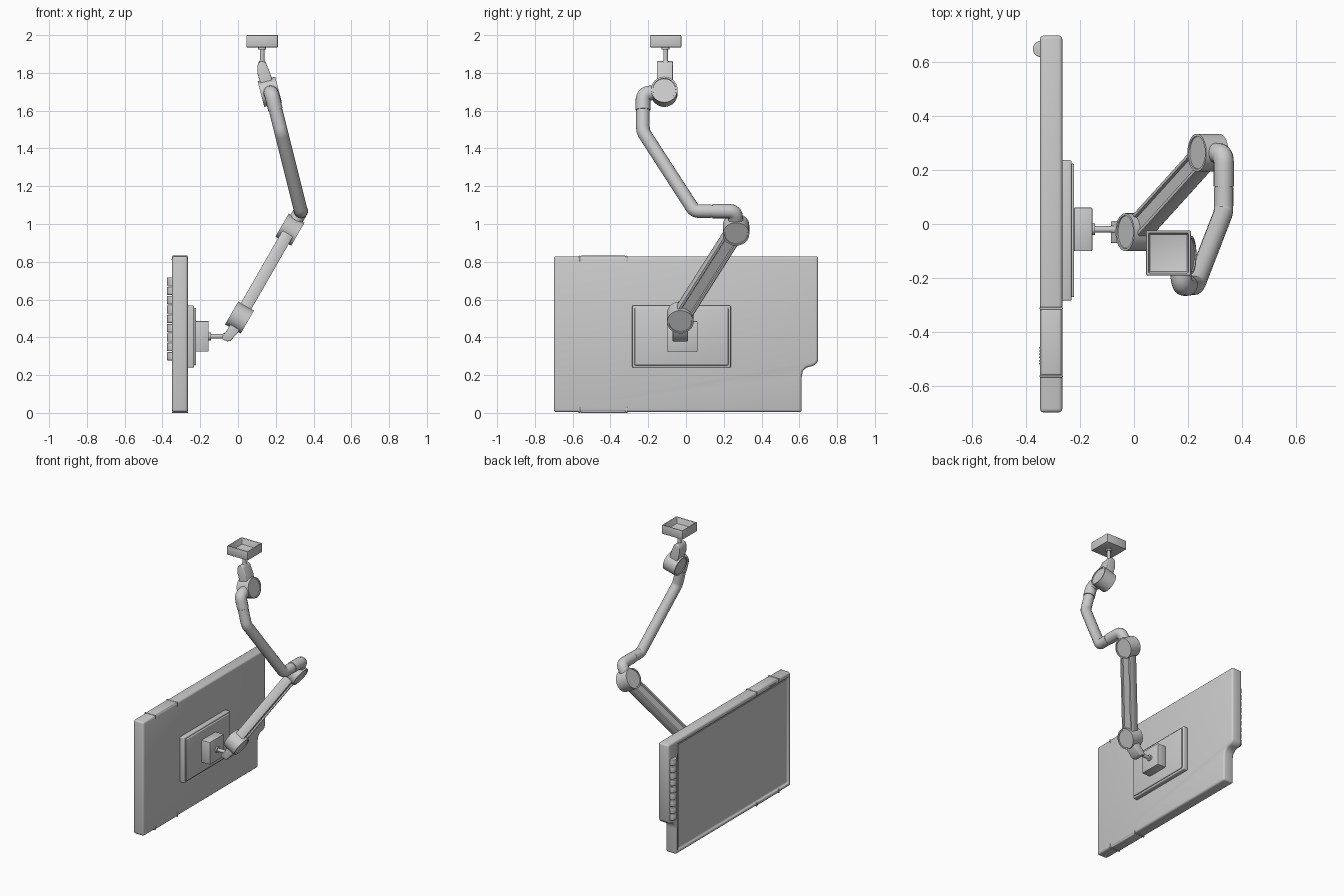
import bpy, bmesh, math
from mathutils import Vector as V, Matrix

if "Cube" in bpy.data.objects:
    bpy.data.objects.remove(bpy.data.objects["Cube"])


def frame(x, y, o=(0, 0, 0)):
    x, y = V(x).normalized(), V(y).normalized()
    z = x.cross(y)
    m = Matrix((x, y, z)).transposed().to_4x4()
    m.translation = V(o)
    return m


def along(d, o):
    m = V(d).to_track_quat('Z', 'Y').to_matrix().to_4x4()
    m.translation = V(o)
    return m


def activate(ob):
    bpy.ops.object.select_all(action='DESELECT')
    ob.select_set(True)
    bpy.context.view_layer.objects.active = ob


def apply_mod(ob, mod):
    activate(ob)
    bpy.ops.object.modifier_apply(modifier=mod.name)


def finish(name, bm, m=Matrix(), bevel=0, segs=3):
    bm.transform(m)
    bmesh.ops.recalc_face_normals(bm, faces=bm.faces)
    me = bpy.data.meshes.new(name)
    bm.to_mesh(me)
    bm.free()
    ob = bpy.data.objects.new(name, me)
    bpy.context.collection.objects.link(ob)
    if bevel:
        mod = ob.modifiers.new("bevel", 'BEVEL')
        mod.width, mod.segments, mod.limit_method = bevel, segs, 'ANGLE'
        mod.angle_limit = math.radians(35)
        apply_mod(ob, mod)
    activate(ob)
    bpy.ops.object.shade_smooth_by_angle(angle=math.radians(35))
    return ob


def prism(name, pts, h, m, bevel=0):
    bm = bmesh.new()
    f = bm.faces.new([bm.verts.new((x, y, -h / 2)) for x, y in pts])
    r = bmesh.ops.extrude_face_region(bm, geom=[f])
    bmesh.ops.translate(bm, vec=(0, 0, h), verts=[v for v in r['geom'] if isinstance(v, bmesh.types.BMVert)])
    return finish(name, bm, m, bevel)


def box(name, lo, hi, bevel=0):
    bm = bmesh.new()
    lo, hi = V(lo), V(hi)
    bmesh.ops.create_cube(bm, size=1)
    for v in bm.verts:
        v.co = V([(lo[i] + hi[i]) / 2 + v.co[i] * (hi[i] - lo[i]) for i in range(3)])
    return finish(name, bm, bevel=bevel)


def cyl(name, r, h, m, inset=0, r2=None, bevel=0, segs=32):
    bm = bmesh.new()
    bmesh.ops.create_cone(bm, cap_ends=True, segments=segs, radius1=r, radius2=r if r2 is None else r2, depth=h)
    if inset:
        caps = [f for f in bm.faces if len(f.verts) > 4]
        bmesh.ops.inset_individual(bm, faces=caps, thickness=0.009, depth=0)
        bmesh.ops.inset_individual(bm, faces=caps, thickness=0.001, depth=-inset)
    return finish(name, bm, m, bevel)


def rounded(pts, cut, n=5):
    pts = [V(p) for p in pts]
    out = [pts[0]]
    for a, b, c in zip(pts, pts[1:], pts[2:]):
        p, q = b + (a - b).normalized() * cut, b + (c - b).normalized() * cut
        for i in range(n + 1):
            t = i / n
            out.append(p * (1 - t) ** 2 + b * 2 * t * (1 - t) + q * t * t)
    return out + [pts[-1]]


def tube(name, pts, r, cut=0.03):
    cu = bpy.data.curves.new(name, 'CURVE')
    cu.dimensions, cu.bevel_depth, cu.bevel_resolution, cu.use_fill_caps = '3D', r, 6, True
    path = rounded(pts, cut)
    sp = cu.splines.new('POLY')
    sp.points.add(len(path) - 1)
    for p, co in zip(sp.points, path):
        p.co = (*co, 1)
    ob = bpy.data.objects.new(name, cu)
    bpy.context.collection.objects.link(ob)
    activate(ob)
    bpy.ops.object.convert(target='MESH')
    bpy.ops.object.shade_smooth_by_angle(angle=math.radians(40))


YZ = ((0, 1, 0), (0, 0, 1))
XZ = ((1, 0, 0), (0, 0, 1))

# monitor housing with stepped lower corner
corner = [(0.612, 0.004), (0.612, 0.19), (0.618, 0.22), (0.635, 0.24), (0.67, 0.248), (0.69, 0.258), (0.70, 0.28)]
outline = [(-0.70, 0.004)] + corner + [(0.70, 0.829), (-0.70, 0.829)]
housing = prism("monitor_housing", outline, 0.083, frame(*YZ, (-0.3075, 0, 0)), 0.014)

# recessed screen
cutter = box("screen_cutter", (-0.40, -0.675, 0.03), (-0.339, 0.592, 0.80), 0.012)
cutter.hide_render = True
mod = housing.modifiers.new("recess", 'BOOLEAN')
mod.object, mod.operation, mod.solver = cutter, 'DIFFERENCE', 'EXACT'
apply_mod(housing, mod)
bpy.data.objects.remove(cutter)
box("screen_panel", (-0.342, -0.66, 0.045), (-0.337, 0.577, 0.785))

# side button column
for i in range(9):
    z = 0.30 + i * 0.0495
    cyl(f"screen_button_{i}", 0.03, 0.044, Matrix.Translation((-0.346, 0.65, z)), bevel=0.004, segs=20)

# edge covers with end clips, top and bottom
for side, lo, hi in (("top", 0.80, 0.832), ("bottom", 0.0, 0.032)):
    box(f"{side}_edge_cover", (-0.345, -0.562, lo), (-0.27, -0.315, hi), 0.008)
    for j, y in enumerate((-0.57, -0.318)):
        box(f"{side}_edge_clip_{j}", (-0.3505, y, lo), (-0.2645, y + 0.009, hi), 0.003)
for i in range(6):
    box(f"indicator_{i}", (-0.353, -0.522 + i * 0.012, 0.81), (-0.347, -0.517 + i * 0.012, 0.815))

# rear plate
box("rear_plate", (-0.268, -0.285, 0.24), (-0.232, 0.237, 0.568), 0.006)
box("rear_plate_cover", (-0.235, -0.272, 0.252), (-0.222, 0.224, 0.556), 0.005)


# hollow mount cup with collar and rod; local +z points away from the arm
def mount(name, m, half, h, rod):
    bm = bmesh.new()
    bmesh.ops.create_cube(bm, size=1, matrix=Matrix.Diagonal((half * 2, half * 2, h, 1)))
    top = [f for f in bm.faces if f.normal.z > 0.9]
    bmesh.ops.inset_region(bm, faces=top, thickness=0.012)
    bmesh.ops.inset_region(bm, faces=top, thickness=0.006, depth=-0.045)
    finish(name + "_cup", bm, m, 0.004, 2)
    cyl(name + "_collar", 0.021, 0.012, m @ Matrix.Translation((0, 0, -h / 2 - 0.005)))
    cyl(name + "_rod", 0.012, rod, m @ Matrix.Translation((0, 0, -h / 2 - rod / 2)))
    cyl(name + "_rod_foot", 0.02, 0.012, m @ Matrix.Translation((0, 0, -h / 2 - rod + 0.03)), r2=0.013)


mount("ceiling_mount", Matrix.Translation((0.128, -0.108, 1.9675)), 0.083, 0.065, 0.105)
mount("monitor_mount", along((-1, 0, 0), (-0.189, -0.02, 0.405)), 0.081, 0.068, 0.11)

# tilting knuckles between rods and discs
prism("upper_knuckle", [(0.102, 1.80), (0.102, 1.84), (0.112, 1.858), (0.13, 1.862), (0.147, 1.855), (0.172, 1.795),
      (0.197, 1.70), (0.135, 1.685), (0.12, 1.74)], 0.085, frame(*XZ, (0, -0.112, 0)), 0.005)
prism("lower_knuckle", [(-0.088, 0.40), (-0.08, 0.388), (-0.055, 0.378), (-0.04, 0.382), (0.0, 0.425), (0.035, 0.50),
      (-0.01, 0.525), (-0.06, 0.435)], 0.082, frame(*XZ, (0, -0.03, 0)), 0.005)

# joint discs
n1, n2 = V((0.968, 0, 0.25)), V((0.866, 0, -0.5))
shoulder, elbow, wrist = V((0.168, -0.115, 1.70)), V((0.275, 0.265, 0.97)), V((0.008, -0.03, 0.505))
for name, c, n in (("shoulder_disc", shoulder, n1), ("elbow_disc", elbow, n2), ("wrist_disc", wrist, n2)):
    cyl(name, 0.07, 0.096, along(n, c), inset=0.005, segs=48)


# upper bent tube lying in a tilted plane
def tp(y, z):
    return V((0.335 - 0.25 * (z - 1.06), y, z))


tube("shoulder_elbow_pipe", [shoulder, tp(-0.228, 1.69), tp(-0.228, 1.604)], 0.039, 0.035)
tube("upper_arm_tube", [tp(-0.228, 1.60), tp(-0.228, 1.49), tp(0.045, 1.068), tp(0.135, 1.068)], 0.036, 0.022)
tube("elbow_pipe", [tp(0.139, 1.068), tp(0.262, 1.068), elbow], 0.038, 0.035)
for name, c, d in (("shoulder_seam", tp(-0.228, 1.602), V((0.25, 0, -1))), ("elbow_seam", tp(0.137, 1.068), V((0, 1, 0)))):
    cyl(name, 0.033, 0.02, along(d, c))

# lower arm beam with channel on both broad faces
d = elbow - wrist
w = n2.cross(d).normalized()
half = [(0.046, 0.0), (0.046, 0.026), (0.042, 0.032), (0.03, 0.032), (0.026, 0.022)]
q = half[1:]
section = q + [(-x, y) for x, y in reversed(q)] + [(-x, -y) for x, y in q] + [(x, -y) for x, y in reversed(q)]
prism("lower_arm_beam", section, d.length, frame(w, d.cross(w), (elbow + wrist) / 2))
